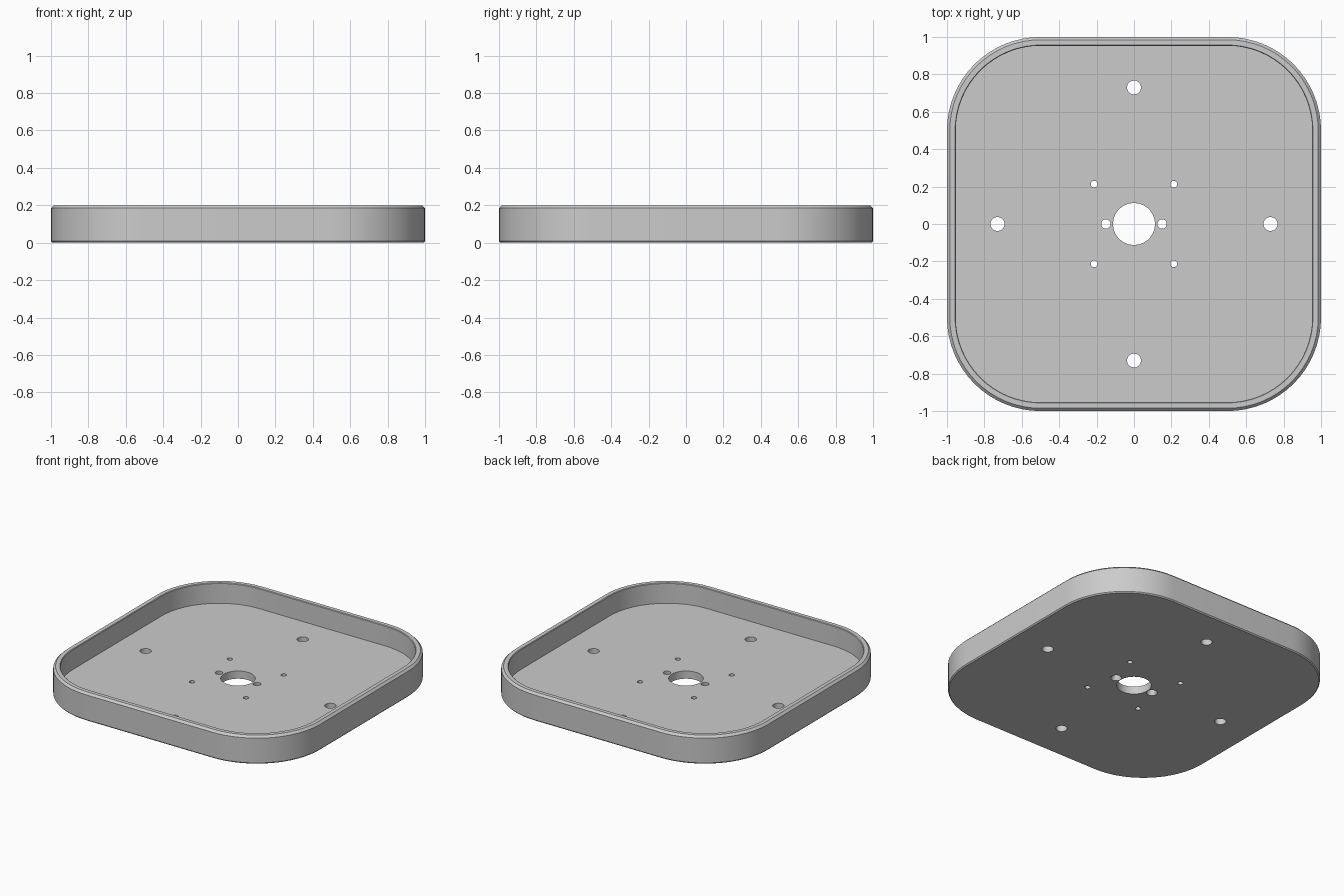
import bpy, bmesh, math

if "Cube" in bpy.data.objects:
    bpy.data.objects.remove(bpy.data.objects["Cube"])

CORNER = 0.5      # centre offset of the corner arcs
SEG = 16          # segments per corner
FLOOR = 0.055     # floor thickness

grey = bpy.data.materials.new("light grey")
grey.diffuse_color = (0.6, 0.6, 0.6, 1)
grey.use_nodes = True
grey.node_tree.nodes["Principled BSDF"].inputs["Base Color"].default_value = grey.diffuse_color


def rounded_ring(bm, half, z):
    """Rounded square loop of the given half width at height z."""
    r = half - CORNER
    verts = []
    for q, (sx, sy) in enumerate([(1, 1), (-1, 1), (-1, -1), (1, -1)]):
        for i in range(SEG + 1):
            a = (q + i / SEG) * math.pi / 2
            verts.append(bm.verts.new((sx * CORNER + r * math.cos(a),
                                       sy * CORNER + r * math.sin(a), z)))
    return verts


def round_ring(bm, x, y, r, z, n):
    return [bm.verts.new((x + r * math.cos(2 * math.pi * i / n),
                          y + r * math.sin(2 * math.pi * i / n), z)) for i in range(n)]


def skin(bm, rings):
    """Bridge successive loops and cap both ends."""
    n = len(rings[0])
    for a, b in zip(rings, rings[1:]):
        for i in range(n):
            j = (i + 1) % n
            bm.faces.new((a[i], a[j], b[j], b[i]))
    bm.faces.new(rings[0][::-1])
    bm.faces.new(rings[-1])


def finish(bm, name):
    bmesh.ops.recalc_face_normals(bm, faces=bm.faces)
    mesh = bpy.data.meshes.new(name)
    bm.to_mesh(mesh)
    bm.free()
    mesh.materials.append(grey)
    ob = bpy.data.objects.new(name, mesh)
    bpy.context.collection.objects.link(ob)
    return ob


# Tray: chamfered outer wall, rim, inner wall and floor
bm = bmesh.new()
profile = [(0.993, 0), (1, 0.008), (1, 0.185), (0.985, 0.2),
           (0.957, 0.2), (0.953, 0.196), (0.953, FLOOR)]
skin(bm, [rounded_ring(bm, h, z) for h, z in profile])
tray = finish(bm, "tray")

# Holes through the floor, each a stack of (radius, height)
bm = bmesh.new()


def hole(x, y, stack, n):
    skin(bm, [round_ring(bm, x, y, r, z, n) for r, z in stack])


LOW, HIGH = -0.05, 0.1
hole(0, 0, [(0.112, LOW), (0.112, HIGH)], 64)                  # centre bore
for s in (-1, 1):
    hole(s * 0.15, 0, [(0.036, LOW), (0.036, 0), (0.025, 0.025),
                       (0.025, HIGH)], 32)                     # countersunk holes
    hole(s * 0.73, 0, [(0.037, LOW), (0.037, HIGH)], 32)       # mounting holes
    hole(0, s * 0.73, [(0.037, LOW), (0.037, HIGH)], 32)
    for t in (-1, 1):
        hole(s * 0.213, t * 0.213, [(0.018, LOW), (0.018, HIGH)], 24)  # pilot holes
cutter = finish(bm, "hole_cutter")
cutter.hide_render = True

# Cut the holes, then smooth the rounded walls
mod = tray.modifiers.new("holes", 'BOOLEAN')
mod.operation = 'DIFFERENCE'
mod.solver = 'EXACT'
mod.object = cutter
bpy.context.view_layer.objects.active = tray
tray.select_set(True)
bpy.ops.object.modifier_apply(modifier=mod.name)
bpy.data.objects.remove(cutter)
bpy.ops.object.shade_smooth_by_angle(angle=math.radians(30))
